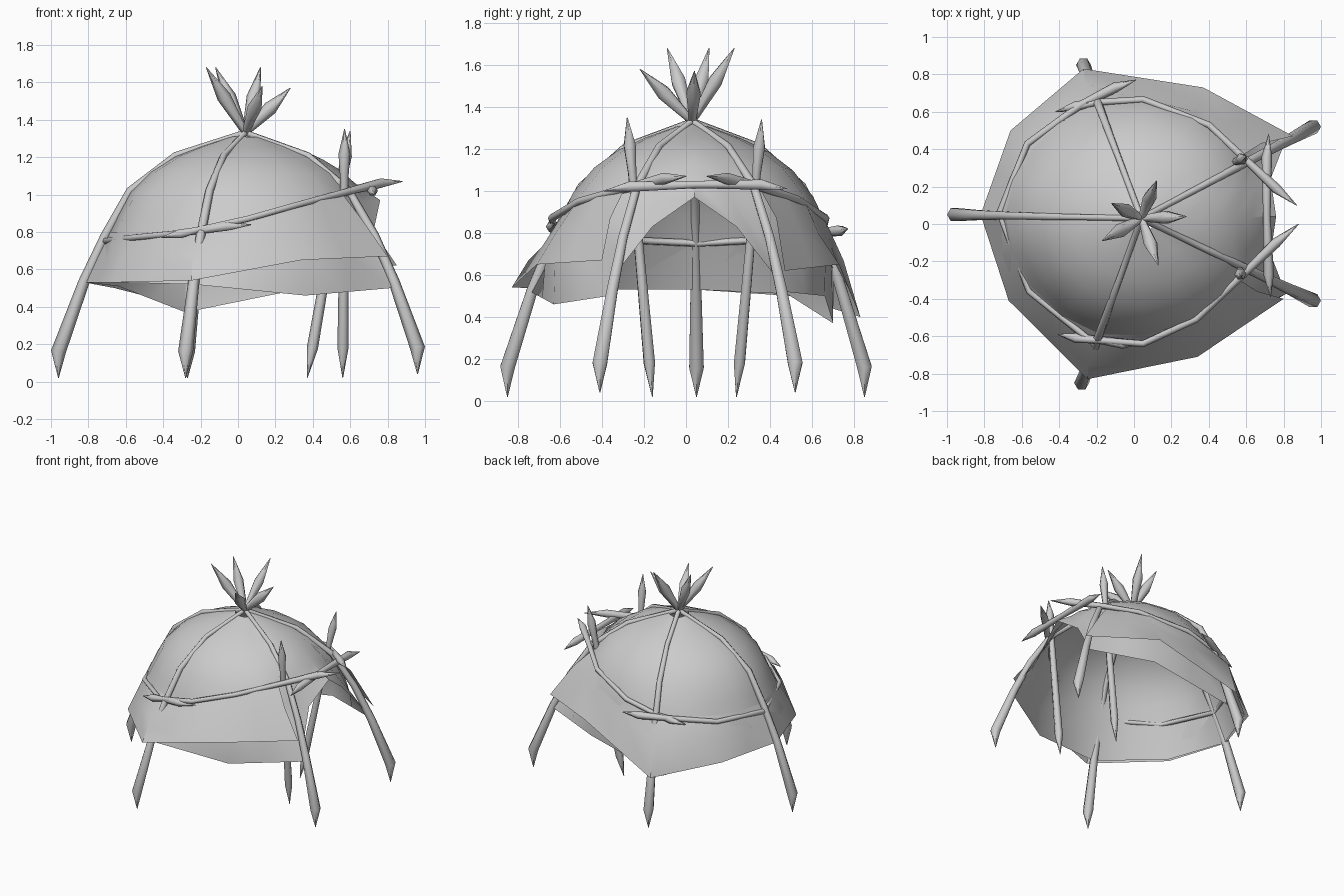
import bpy, bmesh, math
from mathutils import Vector

cube = bpy.data.objects.get("Cube")
if cube:
    bpy.data.objects.remove(cube)

grey = bpy.data.materials.new("plain_grey")
grey.use_nodes = True
grey.diffuse_color = (0.6, 0.6, 0.6, 1)
grey.node_tree.nodes["Principled BSDF"].inputs["Base Color"].default_value = (0.6, 0.6, 0.6, 1)

APEX = Vector((0.04, 0.03, 1.33))
# Dome section: height, radius
PROFILE = [(1.33, 0.0), (1.3, 0.11), (1.22, 0.35), (1.12, 0.51), (1.01, 0.62),
           (0.86, 0.70), (0.75, 0.75), (0.53, 0.86), (0.3, 0.94)]


def heading(p):
    """Flat direction and distance of a point from the dome axis."""
    out = Vector((p[0] - APEX.x, p[1] - APEX.y, 0))
    return out.normalized(), out.length


def dome_radius(z, out):
    """Radius at a height; a little fuller over the door, narrower at the sides."""
    fit = 1 + 0.03 * max(0, out.x) - 0.1 * abs(out.y)
    for (z0, r0), (z1, r1) in zip(PROFILE, PROFILE[1:]):
        if z >= z1:
            return fit * (r0 + (r1 - r0) * (z0 - z) / (z0 - z1))
    return fit * PROFILE[-1][1]


def on_axis(out, r, z):
    return Vector((APEX.x + out.x * r, APEX.y + out.y * r, z))


def finish(obj, angle):
    obj.data.materials.clear()
    obj.data.materials.append(grey)
    bpy.ops.object.select_all(action='DESELECT')
    obj.select_set(True)
    bpy.context.view_layer.objects.active = obj
    bpy.ops.object.shade_smooth_by_angle(angle=math.radians(angle))


def pole(name, points, radii):
    """Six-sided stick through the points, thickness given at each."""
    curve = bpy.data.curves.new(name, 'CURVE')
    curve.dimensions = '3D'
    curve.bevel_depth = 1.0
    curve.bevel_resolution = 1
    spline = curve.splines.new('POLY')
    spline.points.add(len(points) - 1)
    for p, co, r in zip(spline.points, points, radii):
        p.co = (*co, 1)
        p.radius = r
    obj = bpy.data.objects.new(name, curve)
    bpy.context.collection.objects.link(obj)
    bpy.ops.object.select_all(action='DESELECT')
    obj.select_set(True)
    bpy.context.view_layer.objects.active = obj
    bpy.ops.object.convert(target='MESH')
    finish(bpy.context.view_layer.objects.active, 75)


def rail(name, points, radii):
    """Stick whose points are kept just outside the dome."""
    path = []
    for p in points:
        out, r = heading(p)
        path.append(on_axis(out, max(r, dome_radius(p[2], out) + 0.01), p[2]))
    pole(name, path, radii)


def cloth(name, columns, closed):
    """Sheet from columns of points running from top to rim."""
    bm = bmesh.new()
    columns = [[bm.verts.new(p) for p in column] for column in columns]
    for a, b in zip(columns, columns[1:] + (columns[:1] if closed else [])):
        for k in range(len(a) - 1):
            bm.faces.new((a[k], a[k + 1], b[k + 1], b[k]))
    mesh = bpy.data.meshes.new(name)
    bm.to_mesh(mesh)
    bm.free()
    obj = bpy.data.objects.new(name, mesh)
    bpy.context.collection.objects.link(obj)
    finish(obj, 35)


def subdivide(points, closed):
    """Split the long straight stretches between points."""
    points = [Vector(p) for p in points]
    result = []
    for p, q in zip(points, points[1:] + points[:1]):
        steps = 2 if (p - q).length > 0.35 else 1
        result += [p.lerp(q, i / steps) for i in range(steps)]
    return result if closed else result[:result.index(points[-1]) + 1]


# Main dome cover with the doorway cut into its rim on +x
RIM = [(.76, .04, .97), (.73, .24, .83), (.80, .42, .60), (.82, .47, .52),
       (.36, .66, .50), (-.28, .70, .37), (-.64, .48, .51), (-.81, .05, .53),
       (-.65, -.40, .53), (-.24, -.74, .52), (.36, -.63, .46), (.82, -.37, .50),
       (.80, -.34, .60), (.73, -.16, .83)]
cover = []
for p in subdivide(RIM, True):
    out, reach = heading(p)
    column = []
    for f in (.025, .09, .16, .26, .4, .55, .75):
        z = APEX.z + (p.z - APEX.z) * f
        r = dome_radius(z, out)
        column.append(on_axis(out, min(r, reach * 1.02) if z < .72 else r, z))
    cover.append(column + [p])
cloth("dome_cover", cover, True)

# Flared outer skirts beside the door: fold line, then hanging edge
SKIRTS = {
    "front_skirt": ([(-.76, .05, .66), (-.62, -.38, .66), (-.24, -.75, .67), (.33, -.62, .80), (.66, -.36, .87)],
                    [(-.82, .05, .53), (-.67, -.41, .53), (-.25, -.83, .54), (.34, -.71, .65), (.80, -.40, .67)]),
    "rear_skirt": ([(.68, .43, .87), (.36, .63, .80), (-.26, .75, .67), (-.62, .46, .66), (-.76, .05, .66)],
                   [(.85, .47, .62), (.37, .73, .65), (-.27, .83, .40), (-.66, .50, .50), (-.82, .05, .53)]),
}
for name, (fold, edge) in SKIRTS.items():
    columns = []
    for p, q in zip(fold, edge):
        p, q = Vector(p), Vector(q)
        out, reach = heading(p)
        z = p.z + .14
        columns.append([on_axis(out, dome_radius(z, out) + .003, z), p, q])
    # Halfway columns keep the upper edge on the round dome
    full = columns[:1]
    for a, b in zip(columns, columns[1:]):
        middle = [(s + t) / 2 for s, t in zip(a, b)]
        out, reach = heading(middle[0])
        middle[0] = on_axis(out, dome_radius(middle[0].z, out) + .003, middle[0].z)
        full += [middle, b]
    cloth(name, full, False)

# Main poles: from the ground, bent over the dome, crossing at the top
MAIN = {
    "back_pole": ((-.96, .05, .02), (.28, .04, 1.57)),
    "left_pole": ((-.27, .85, .02), (.13, -.22, 1.58)),
    "right_pole": ((-.28, -.85, .02), (.12, .23, 1.68)),
    "door_pole_left": ((.96, .52, .04), (-.17, -.09, 1.68)),
    "door_pole_right": ((.96, -.41, .04), (-.12, .11, 1.68)),
}
for name, (foot, tip) in MAIN.items():
    foot, tip = Vector(foot), Vector(tip)
    out, reach = heading(foot)
    path = [foot, on_axis(out, reach, foot.z + .14), on_axis(out, reach * .865, .53)]
    for z, share in ((.78, .75), (1.02, .6), (1.21, 0)):
        path.append(on_axis(out, max(dome_radius(z, out) + .008, reach * share), z))
    path += [APEX, APEX.lerp(tip, .55), tip]
    pole(name, path, [.002, .04, .03, .025, .022, .018, .018, .038, .002])

# Upright door posts
for name, foot, top in (("door_post_right", (.56, -.16, .02), (.57, -.28, 1.35)),
                        ("door_post_left", (.37, .24, .02), (.60, .36, 1.34))):
    a, b = Vector(foot), Vector(top)
    pole(name, [a.lerp(b, t) for t in (0, .12, .5, .8, .9, 1)],
         [.002, .03, .025, .022, .032, .002])

# Bent rails tied around the dome
THICK = [.002, .027, .018, .018, .018, .02, .028, .002]
rail("front_rail", [(-.41, -.59, .77), (-.31, -.61, .79), (-.22, -.62, .81), (.05, -.64, .87),
                    (.33, -.50, .95), (.55, -.28, 1.01), (.76, -.10, 1.06), (.88, 0, 1.07)], THICK)
rail("rear_rail", [(-.42, .60, .77), (-.31, .63, .79), (-.2, .65, .81), (.05, .66, .87),
                   (.40, .53, .96), (.59, .35, 1.02), (.76, .19, 1.06), (.87, .10, 1.07)], THICK)
rail("back_rail", [(.07, -.63, .84), (-.06, -.64, .83), (-.25, -.61, .80), (-.56, -.36, .77),
                   (-.72, .06, .75), (-.57, .43, .77), (-.28, .64, .80), (-.10, .73, .81),
                   (.01, .77, .82)],
     [.002, .027, .018, .018, .018, .018, .02, .028, .002])
pole("door_lintel", [(.73, -.39, 1.0), (.72, -.27, 1.02), (.71, .04, 1.03), (.71, .36, 1.03),
                     (.72, .48, 1.01)], [.002, .028, .02, .028, .002])
